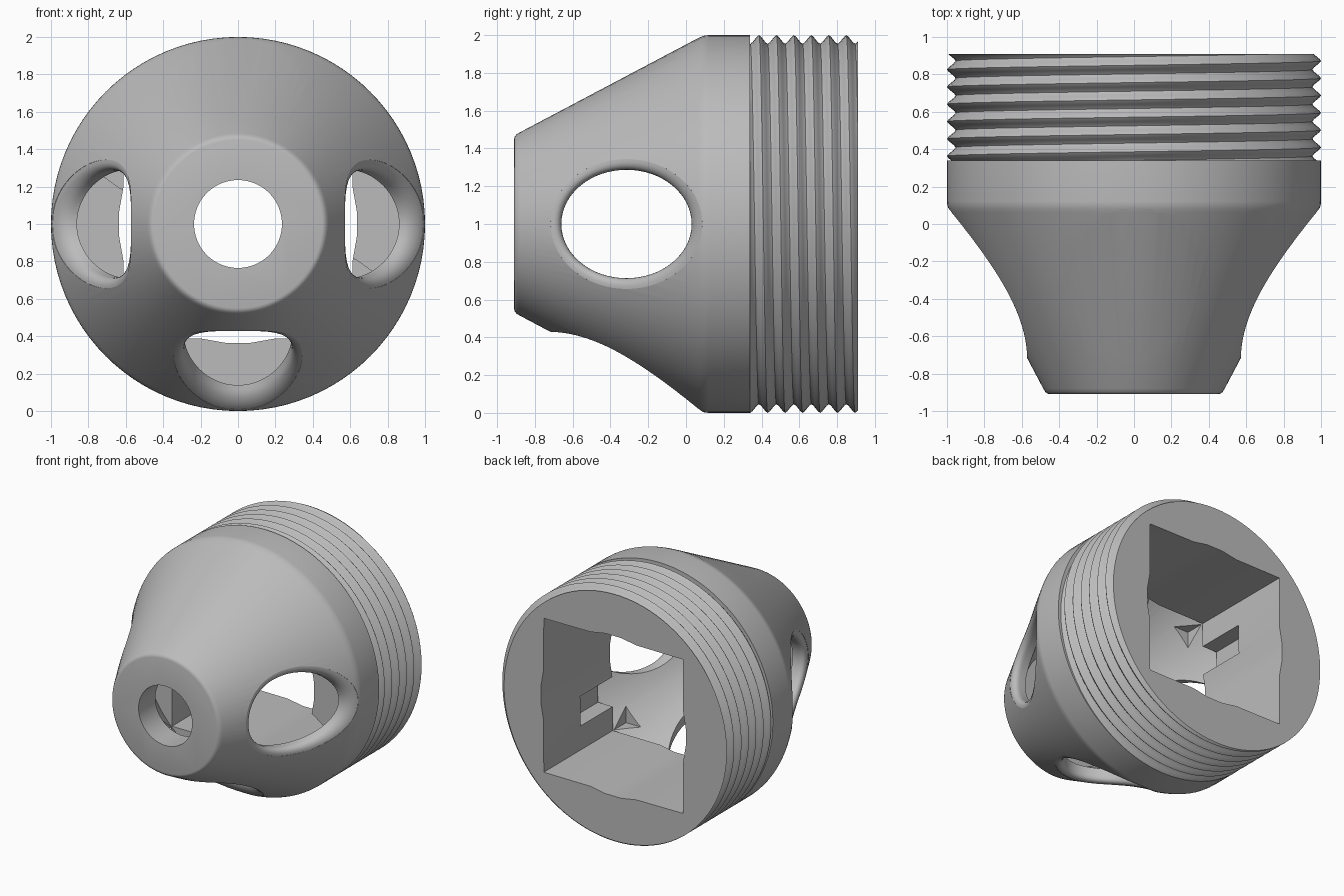
import bpy, bmesh, math
from math import sin, cos, pi, sqrt

cube = bpy.data.objects.get("Cube")
if cube:
    bpy.data.objects.remove(cube)

SEG = 96                      # divisions around the axis
PITCH, STEPS = 0.0925, 8      # thread pitch and samples per turn
Y0, Y1 = 0.34, 0.91           # thread start and end

# Outer body profile: (y, radius), a cone with softened ends
PROFILE = [(-.91, .45), (-.907, .462), (-.898, .474), (-.88, .485),
           (.06, .982), (.08, .991), (.1, .998), (.12, 1), (Y0, 1)]
# Hollow conical interior with the round front opening
CAVITY = [(-1.1, .235), (-.7, .235), (-.7, .45), (.045, .87)]


def outer_radius(y):
    for (a, ra), (b, rb) in zip(PROFILE, PROFILE[1:]):
        if a <= y <= b:
            return ra + (rb - ra) * (y - a) / (b - a)
    return 1.0


def thread_radius(y, turn):
    t = ((y - Y0) / PITCH - turn) % 1
    tri = abs(2 * t - 1)
    return 1 - .046 * min(1, max(0, tri * 1.25 - .12))


def polar(y, r, turn):
    a = 2 * pi * turn
    return (r * sin(a), y, 1 + r * cos(a))


def finish(name, bm):
    bmesh.ops.remove_doubles(bm, verts=bm.verts, dist=1e-5)
    bmesh.ops.dissolve_degenerate(bm, edges=bm.edges, dist=1e-5)
    bmesh.ops.recalc_face_normals(bm, faces=bm.faces)
    mesh = bpy.data.meshes.new(name)
    bm.to_mesh(mesh)
    bm.free()
    obj = bpy.data.objects.new(name, mesh)
    bpy.context.collection.objects.link(obj)
    return obj


def loft(name, rings):
    """Closed solid through equal rings of points, capped at both ends."""
    bm = bmesh.new()
    rows = [[bm.verts.new(p) for p in ring] for ring in rings]
    n = len(rows[0])
    for a, b in zip(rows, rows[1:]):
        for j in range(n):
            k = (j + 1) % n
            bm.faces.new((a[j], a[k], b[k], b[j]))
    bm.faces.new(rows[0])
    bm.faces.new(rows[-1])
    return finish(name, bm)


def prism(name, outline, y_a, y_b):
    return loft(name, [[(x, y, 1 + z) for x, z in outline] for y in (y_a, y_b)])


def threaded_body():
    """Solid nose, collar and helical thread in one skin."""
    bm = bmesh.new()
    rows = [[bm.verts.new(polar(y, r, j / SEG)) for j in range(SEG)]
            for y, r in PROFILE]
    first = len(rows)
    step = PITCH / STEPS
    for k in range(STEPS + math.ceil((Y1 - Y0) / step) + 2):
        row = []
        for j in range(SEG):
            turn = j / SEG
            y = min(Y1, max(Y0, Y0 + (k - STEPS) * step + PITCH * turn))
            row.append(bm.verts.new(polar(y, thread_radius(y, turn), turn)))
        rows.append(row)
    last = len(rows) - 1

    def at(i, j):
        if j < SEG:
            return rows[i][j]
        return rows[min(i + STEPS, last) if i >= first else i][0]

    for i in range(last):
        for j in range(SEG):
            quad = (at(i, j), at(i, j + 1), at(i + 1, j + 1), at(i + 1, j))
            corners = list(dict.fromkeys(quad))
            if len(corners) > 2:
                bm.faces.new(corners)
    bm.faces.new(rows[0])
    bm.faces.new(rows[last])
    return finish("threaded_housing", bm)


def window_cutter(name, quarter):
    """Oval port whose rim is rounded along the outer surface."""
    fillet, count = .075, 64
    a = quarter * pi / 2
    stages = [(0, None, .15)]
    for i in range(7):
        t = math.radians(76) * i / 6
        stages.append((fillet * (1 - cos(t)), fillet * (1 - sin(t)), 0))
    stages.append((stages[-1][0] + .01, None, 1.3))
    rings = []
    for grow, depth, height in stages:
        ring = []
        for j in range(count):
            u = 2 * pi * j / count
            y = -.315 + (.345 + grow) * cos(u)
            w = (.287 + grow) * sin(u)
            h = height
            if depth is not None:
                h = sqrt(outer_radius(y) ** 2 - w * w) - depth
            ring.append((w * cos(a) + h * sin(a), y, 1 + h * cos(a) - w * sin(a)))
        rings.append(ring)
    return loft(name, rings)


body = threaded_body()

# Hollow chamber
cutters = [loft("chamber_cutter", [[polar(y, r, j / SEG) for j in range(SEG)]
                                   for y, r in CAVITY])]

# Square socket with slightly bowed sides, its corners biting into the cone
side = [(-.61, .61), (-.2, .612), (-.07, .635), (.07, .635), (.2, .612)]
square = []
for q in range(4):
    square += side
    side = [(z, -x) for x, z in side]
cutters.append(prism("socket_cutter", square, -.12, 1.2))

# Locking notches on two opposite socket walls
notch = [(.55, -.17), (.63, -.19), (.74, -.27), (.74, -.42), (.55, -.42)]
for s in (1, -1):
    cutters.append(prism("notch_cutter", [(s * x, s * z) for x, z in notch], .02, .45))

# Four oval windows
for q in range(4):
    cutters.append(window_cutter("window_cutter", q))

for c in cutters:
    c.hide_render = True
    mod = body.modifiers.new(c.name, 'BOOLEAN')
    mod.operation = 'DIFFERENCE'
    mod.solver = 'EXACT'
    mod.object = c

# Bake the cuts and drop the cutters
bpy.context.view_layer.update()
graph = bpy.context.evaluated_depsgraph_get()
baked = bpy.data.meshes.new_from_object(body.evaluated_get(graph))
body.modifiers.clear()
body.data = baked
for c in cutters:
    bpy.data.objects.remove(c)

# Plain grey finish
grey = bpy.data.materials.new("plain_grey")
grey.use_nodes = True
colour = (.5, .5, .5, 1)
grey.diffuse_color = colour
grey.node_tree.nodes["Principled BSDF"].inputs["Base Color"].default_value = colour
body.data.materials.clear()
body.data.materials.append(grey)

bpy.ops.object.select_all(action='DESELECT')
body.select_set(True)
bpy.context.view_layer.objects.active = body
bpy.ops.object.shade_smooth_by_angle(angle=math.radians(30))
